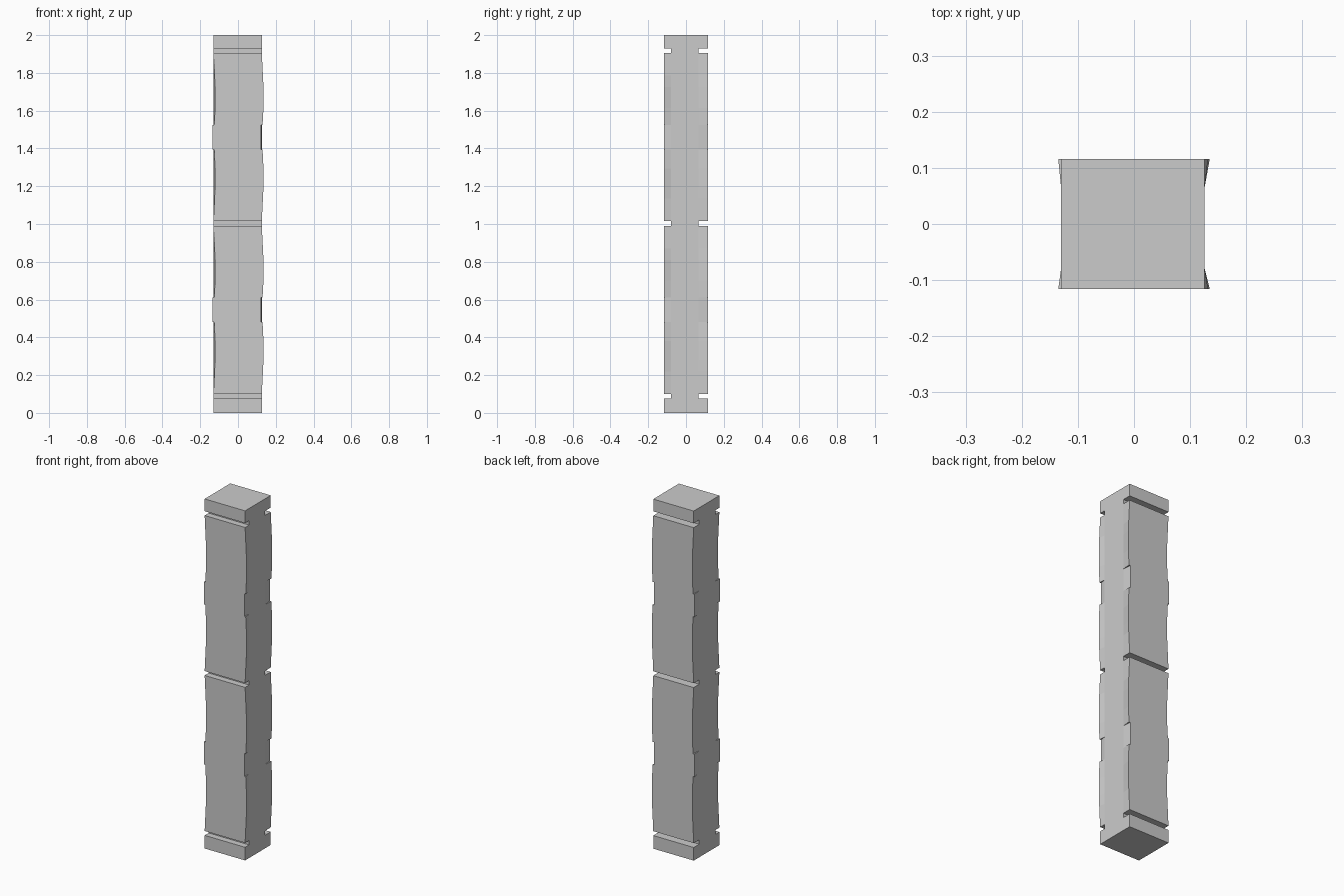
import bpy, bmesh

if "Cube" in bpy.data.objects:
    bpy.data.objects.remove(bpy.data.objects["Cube"])

XL, XR = -0.13, 0.126        # straight core sides
YF, YB = -0.116, 0.116       # outer front and back faces
CF, CB = -0.08, 0.066        # core depth, exposed in the grooves

# Ring levels: (height, sideways shift of the outer strips, is groove)
levels = [(0.0, 0, False)]


def groove(z0, z1):
    levels.extend([(z0, 0, False), (z0, 0, True), (z1, 0, True), (z1, 0, False)])


def bowed_section(z):
    # Outer strips bow to +x, with a short block stepped to -x in the middle
    for dz, s in [(0.12, 0.006), (0.18, 0.009), (0.28, 0.009), (0.38, 0.004),
                  (0.38, -0.005), (0.51, -0.005),
                  (0.51, 0.004), (0.60, 0.009), (0.71, 0.009), (0.77, 0.006)]:
        levels.append((z + dz, s, False))


for i in range(2):
    groove(0.075 + 0.915 * i, 0.1 + 0.915 * i)
    bowed_section(0.1 + 0.915 * i)
groove(1.905, 1.93)
levels.append((2.0, 0, False))

# Loft eight-point rings up the post
bm = bmesh.new()
rings = []
for z, s, cut in levels:
    f, b = (CF, CB) if cut else (YF, YB)
    pts = [(XL + s, f), (XR + s, f), (XR, CF), (XR, CB),
           (XR + s, b), (XL + s, b), (XL, CB), (XL, CF)]
    rings.append([bm.verts.new((x, y, z)) for x, y in pts])
for lo, hi in zip(rings, rings[1:]):
    for k in range(8):
        n = (k + 1) % 8
        bm.faces.new((lo[k], lo[n], hi[n], hi[k]))
bm.faces.new(rings[0][::-1])
bm.faces.new(rings[-1])

# Merge collapsed corners at steps and grooves
bmesh.ops.remove_doubles(bm, verts=bm.verts[:], dist=0.0001)
bmesh.ops.dissolve_degenerate(bm, dist=0.0001, edges=bm.edges[:])
bmesh.ops.recalc_face_normals(bm, faces=bm.faces[:])

mesh = bpy.data.meshes.new("square_post")
bm.to_mesh(mesh)
bm.free()
post = bpy.data.objects.new("square_post", mesh)
bpy.context.collection.objects.link(post)
